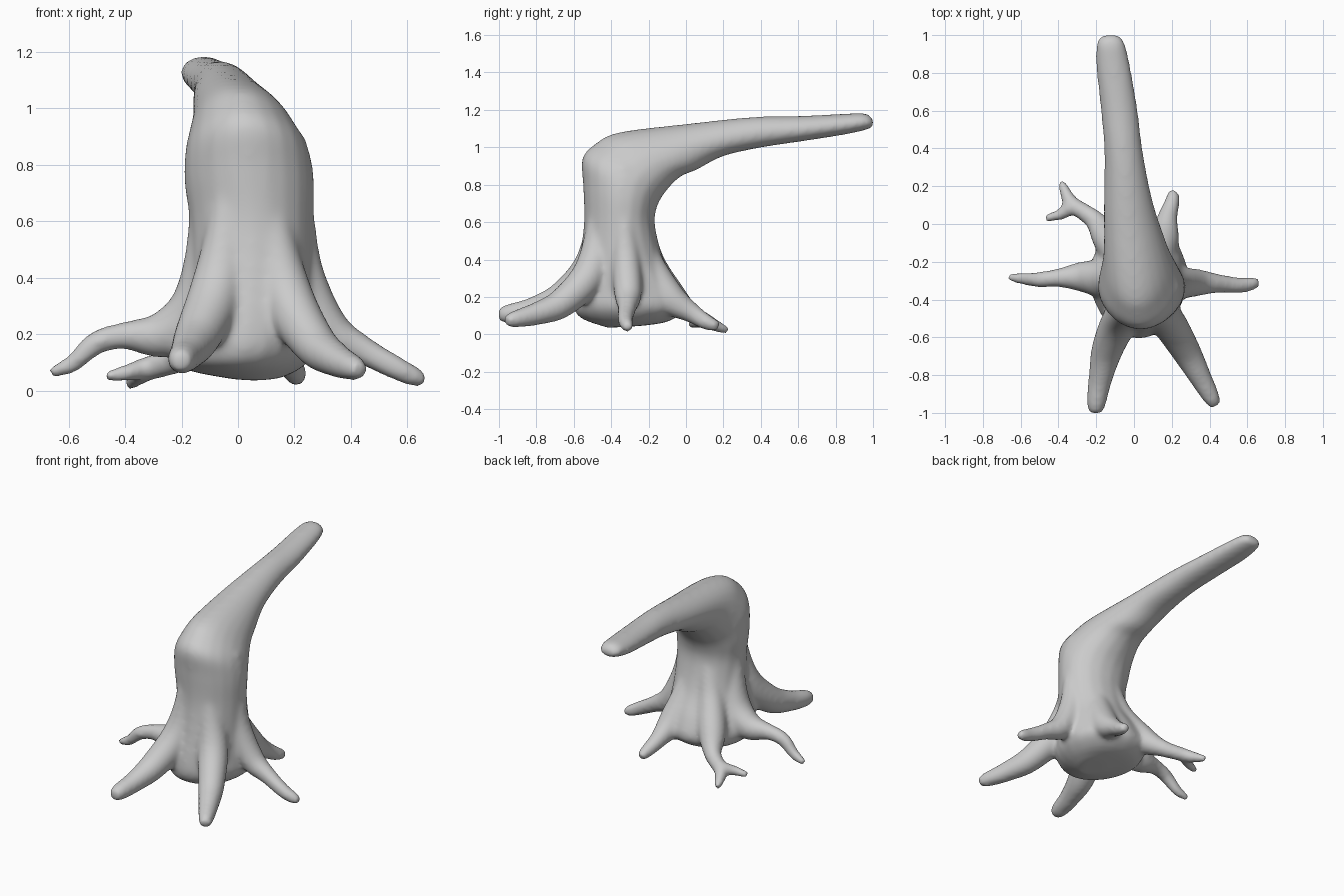
import bpy, bmesh, math
from mathutils import Vector

SIDES = 20
bm = bmesh.new()


def dense(rows, n=5):
    """Catmull-Rom interpolation of rows of numbers."""
    out = []
    for i in range(len(rows) - 1):
        a, b, c, d = (rows[max(i - 1, 0)], rows[i], rows[i + 1],
                      rows[min(i + 2, len(rows) - 1)])
        for k in range(n):
            t = k / n
            out.append([0.5 * (2 * q + (r - p) * t + (2 * p - 5 * q + 4 * r - s) * t * t
                        + (3 * q - p - 3 * r + s) * t ** 3)
                        for p, q, r, s in zip(a, b, c, d)])
    out.append(list(rows[-1]))
    return out


def skin(rings):
    """Closed tube through rings of points."""
    vs = [[bm.verts.new(p) for p in ring] for ring in rings]
    for a, b in zip(vs, vs[1:]):
        for i in range(SIDES):
            j = (i + 1) % SIDES
            bm.faces.new((a[i], a[j], b[j], b[i]))
    bm.faces.new(vs[0][::-1])
    bm.faces.new(vs[-1])


def trunk(rows):
    """Rows: outer y, z, inner y, z, left x, right x. Outer side is narrower."""
    rings = []
    for oy, oz, iy, iz, x0, x1 in dense(rows):
        c = Vector(((x0 + x1) / 2, (oy + iy) / 2, (oz + iz) / 2))
        u = Vector(((x1 - x0) / 2, 0, 0))
        v = Vector((0, (iy - oy) / 2, (iz - oz) / 2))
        ring = []
        for k in range(SIDES):
            a = 2 * math.pi * k / SIDES
            ca, sa = math.cos(a), math.sin(a)
            ring.append(c + u * ca * (1 + 0.1 * sa) + v * sa)
        rings.append(ring)
    skin(rings)


def root(rows):
    """Rows: x, y, z, radius."""
    d = dense(rows)
    pts = [Vector(r[:3]) for r in d]
    flat = Vector((rows[-1][0] - rows[0][0], rows[-1][1] - rows[0][1], 0))
    rings = []
    for i, p in enumerate(pts):
        t = (pts[min(i + 1, len(pts) - 1)] - pts[max(i - 1, 0)]).normalized()
        side = Vector((-flat.y, flat.x, 0)).normalized()
        side = (side - t * side.dot(t)).normalized()
        up = t.cross(side)
        rings.append([p + d[i][3] * (side * math.cos(a) + up * math.sin(a))
                      for a in (2 * math.pi * k / SIDES for k in range(SIDES))])
    skin(rings)


# Trunk bending over into the long limb
trunk([(-.42, .035, -.24, .045, -.02, .14), (-.56, .085, -.09, .07, -.19, .22),
       (-.605, .15, -.005, .14, -.235, .28), (-.6, .25, -.035, .25, -.212, .275),
       (-.572, .4, -.118, .4, -.172, .268),
       (-.546, .6, -.165, .58, -.17, .268), (-.551, .8, -.155, .68, -.19, .27),
       (-.556, .94, -.11, .76, -.187, .252), (-.487, 1.018, -.03, .842, -.17, .208),
       (-.36, 1.08, .06, .88, -.16, .168), (0, 1.125, .2, .952, -.16, .1),
       (.35, 1.162, .4, .998, -.157, .048), (.6, 1.168, .63, 1.033, -.178, .018),
       (.85, 1.18, .85, 1.068, -.203, -.022), (.955, 1.183, .97, 1.095, -.197, -.05),
       (1.0, 1.155, 1.003, 1.11, -.165, -.08)])

# Front left and front right roots, faint ridges higher up
root([(-.04, -.46, .9, .045), (-.04, -.465, .6, .07), (-.075, -.51, .36, .095),
      (-.14, -.66, .2, .085), (-.178, -.82, .135, .064), (-.2, -.95, .11, .052),
      (-.2, -1.003, .105, .035)])
root([(.12, -.46, .9, .045), (.12, -.46, .6, .07), (.175, -.51, .335, .092),
      (.268, -.66, .17, .08), (.345, -.8, .11, .062), (.41, -.92, .08, .046),
      (.432, -.963, .07, .03)])
# Right and left roots, running up the trunk as ridges
root([(.2, -.34, .9, .04), (.218, -.33, .6, .055), (.235, -.32, .4, .075),
      (.32, -.31, .22, .075), (.44, -.315, .145, .052), (.56, -.325, .08, .043),
      (.63, -.315, .047, .036), (.665, -.31, .035, .022)])
root([(-.14, -.35, .88, .04), (-.12, -.33, .55, .06), (-.14, -.3, .3, .1),
      (-.26, -.28, .2, .085), (-.4, -.285, .195, .05), (-.5, -.295, .17, .043),
      (-.58, -.29, .1, .034), (-.63, -.285, .075, .028), (-.67, -.28, .065, .018)])
# Back right root
root([(.1, -.26, .58, .05), (.12, -.2, .38, .08), (.155, -.09, .2, .085),
      (.176, .03, .115, .055), (.2, .11, .065, .043), (.21, .175, .04, .03)])
# Back left root with its fork
root([(0, -.24, .6, .06), (-.05, -.19, .38, .08), (-.135, -.08, .2, .085),
      (-.213, .025, .115, .053), (-.32, .1, .075, .043), (-.355, .15, .05, .036),
      (-.385, .225, .018, .022)])
root([(-.24, .04, .1, .045), (-.32, .09, .08, .043), (-.39, .05, .065, .032),
      (-.47, .03, .048, .022)])

bmesh.ops.recalc_face_normals(bm, faces=bm.faces)
me = bpy.data.meshes.new("tree_stump")
bm.to_mesh(me)
bm.free()
ob = bpy.data.objects.new("tree_stump", me)
bpy.context.collection.objects.link(ob)

# Fuse the parts into one skin and soften the joints
mod = ob.modifiers.new("fuse", 'REMESH')
mod.mode = 'VOXEL'
mod.voxel_size = 0.012
mod.use_smooth_shade = True
soft = ob.modifiers.new("soften", 'SMOOTH')
soft.factor = 0.5
soft.iterations = 22
